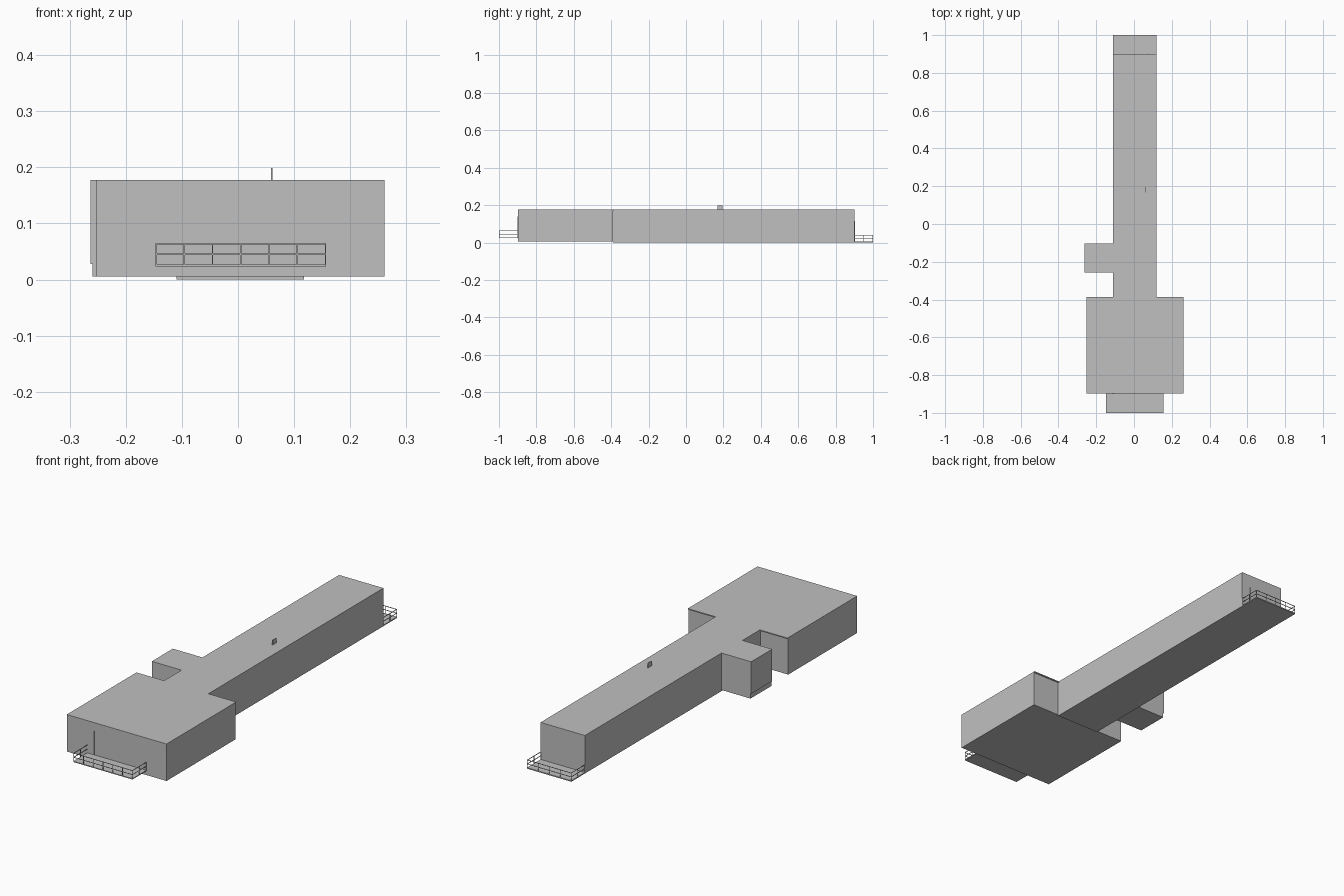
import bpy, bmesh

if "Cube" in bpy.data.objects:
    bpy.data.objects.remove(bpy.data.objects["Cube"])

grey = bpy.data.materials.new("plain_grey")
grey.diffuse_color = (0.53, 0.53, 0.53, 1)
grey.use_nodes = True
grey.node_tree.nodes["Principled BSDF"].inputs["Base Color"].default_value = grey.diffuse_color


def finish(name, bm):
    bmesh.ops.recalc_face_normals(bm, faces=bm.faces)
    me = bpy.data.meshes.new(name)
    bm.to_mesh(me)
    bm.free()
    me.materials.append(grey)
    ob = bpy.data.objects.new(name, me)
    bpy.context.collection.objects.link(ob)


def add_box(bm, x0, x1, y0, y1, z0, z1):
    vs = bmesh.ops.create_cube(bm, size=1)["verts"]
    for v in vs:
        v.co.x = x1 if v.co.x > 0 else x0
        v.co.y = y1 if v.co.y > 0 else y0
        v.co.z = z1 if v.co.z > 0 else z0


def box(name, *dims):
    bm = bmesh.new()
    add_box(bm, *dims)
    finish(name, bm)


def railing(name, x0, x1, y_wall, y_out, z0, z1, segments):
    """Rail round three sides of a platform: posts, middle rail and top rail."""
    bm = bmesh.new()
    t = 0.0022
    lo, hi = min(y_wall, y_out), max(y_wall, y_out)
    edge = (lo, lo + t) if y_out < y_wall else (hi - t, hi)
    for i in range(segments + 1):
        x = x0 + (x1 - x0 - t) * i / segments
        add_box(bm, x, x + t, *edge, z0, z1 - t)
    mid = (lo + hi) / 2
    near = (hi - t, hi) if y_out < y_wall else (lo, lo + t)
    for x in (x0, x1 - t):
        add_box(bm, x, x + t, mid - t / 2, mid + t / 2, z0, z1 - t)
        add_box(bm, x, x + t, *near, z0, z1 - t)
    for z in ((z0 + z1) / 2, z1):
        add_box(bm, x0, x1, *edge, z - t, z)
        for x in (x0, x1 - t):
            add_box(bm, x, x + t, lo, hi, z - t, z)
    finish(name, bm)


# Building shell: wide hall, long corridor and side bay in one footprint
outline = [(-0.252, -0.898), (0.261, -0.898), (0.261, -0.391), (0.118, -0.391),
           (0.118, 0.9), (-0.11, 0.9), (-0.11, -0.104), (-0.259, -0.104),
           (-0.259, -0.258), (-0.11, -0.258), (-0.11, -0.391), (-0.252, -0.391)]
bm = bmesh.new()
face = bm.faces.new([bm.verts.new((x, y, 0.005)) for x, y in outline])
top = bmesh.ops.extrude_face_region(bm, geom=[face])["geom"]
for v in top:
    if isinstance(v, bmesh.types.BMVert):
        v.co.z = 0.177
finish("building_shell", bm)

# Slight overhangs: hall eaves and the outer skin of the side bay
box("hall_eave_right", 0.118, 0.261, -0.391, -0.386, 0.172, 0.177)
box("hall_eave_left", -0.252, -0.11, -0.391, -0.386, 0.172, 0.177)
box("bay_outer_skin", -0.2625, -0.259, -0.258, -0.104, 0.028, 0.177)

# Corridor floor running out to the rear platform
box("corridor_floor", -0.11, 0.118, -0.391, 1.0, 0.0, 0.005)
railing("rear_railing", -0.11, 0.118, 0.9, 1.0, 0.005, 0.041, 4)

# Front platform
box("front_platform", -0.147, 0.157, -1.0, -0.898, 0.023, 0.027)
railing("front_railing", -0.147, 0.157, -0.898, -1.0, 0.027, 0.065, 6)

# Door jambs
box("front_door_jamb", -0.1125, -0.1095, -0.9005, -0.898, 0.027, 0.139)
box("rear_door_jamb", 0.0685, 0.0715, 0.9, 0.9025, 0.005, 0.115)

# Small plate standing on the roof
box("roof_plate", 0.0585, 0.0615, 0.168, 0.196, 0.177, 0.199)
